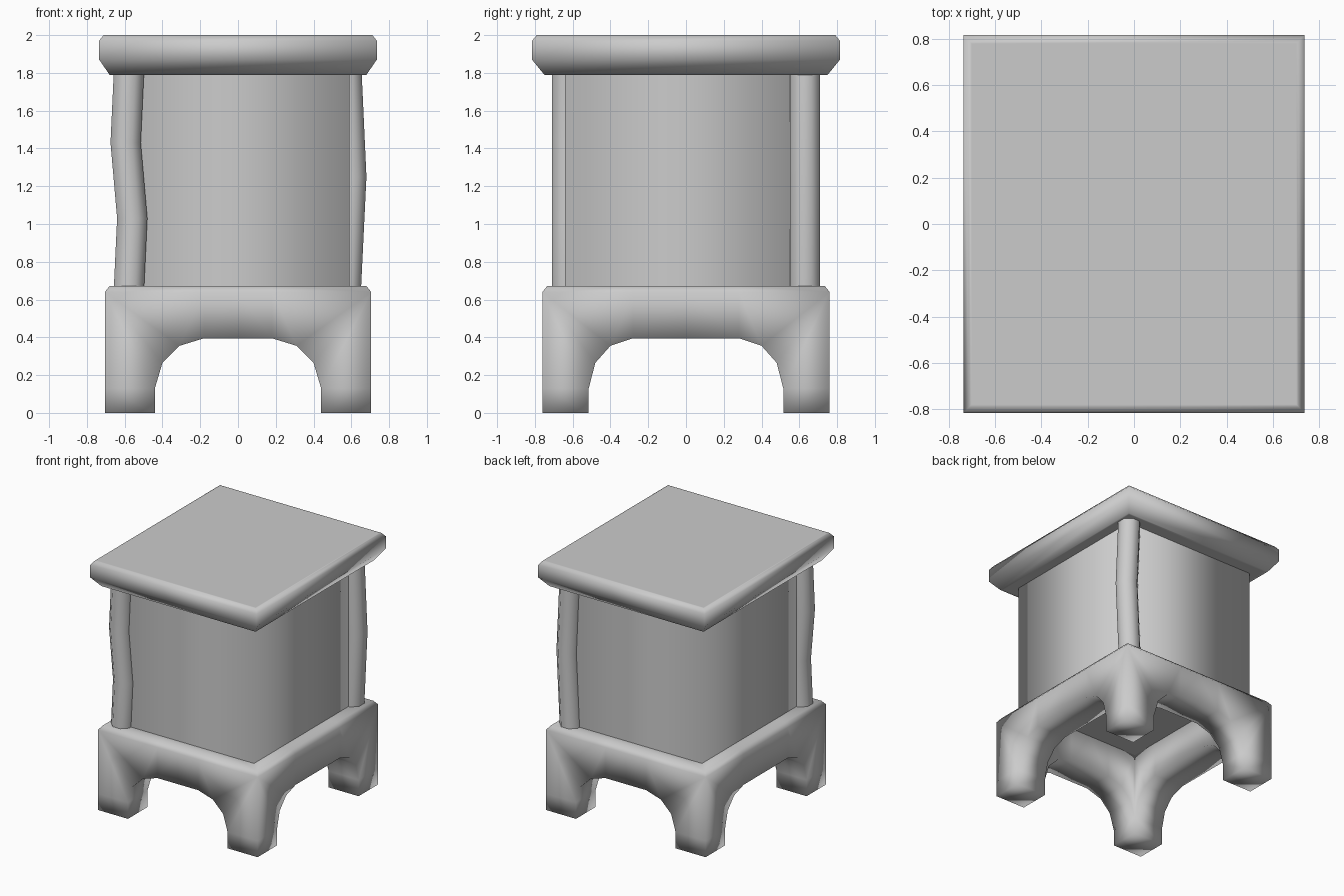
import bpy, bmesh, math

if "Cube" in bpy.data.objects:
    bpy.data.objects.remove(bpy.data.objects["Cube"])

grey = bpy.data.materials.new("plain_grey")
grey.diffuse_color = (0.6, 0.6, 0.6, 1)
grey.use_nodes = True
grey.node_tree.nodes["Principled BSDF"].inputs["Base Color"].default_value = grey.diffuse_color


def finish(name, bm):
    """Weld, orient and smooth a bmesh, then place it in the scene."""
    bmesh.ops.remove_doubles(bm, verts=bm.verts, dist=0.0005)
    bmesh.ops.recalc_face_normals(bm, faces=bm.faces)
    for f in bm.faces:
        f.smooth = True
    me = bpy.data.meshes.new(name)
    bm.to_mesh(me)
    bm.free()
    me.materials.append(grey)
    ob = bpy.data.objects.new(name, me)
    bpy.context.collection.objects.link(ob)
    return ob


def loft(bm, rings):
    """Skin a stack of closed rings and cap both ends."""
    loops = [[bm.verts.new(p) for p in r] for r in rings]
    n = len(loops[0])
    for a, b in zip(loops, loops[1:]):
        for i in range(n):
            j = (i + 1) % n
            bm.faces.new((a[i], a[j], b[j], b[i]))
    bm.faces.new(loops[0][::-1])
    bm.faces.new(loops[-1])


def rect(z, x, y):
    return [(-x, -y, z), (x, -y, z), (x, y, z), (-x, y, z)]


# Lid: slab with a sloped underside and a small bevel on top
bm = bmesh.new()
loft(bm, [rect(1.79, .66, .73), rect(1.79, .68, .75), rect(1.87, .735, .815),
          rect(1.97, .735, .815), rect(2.0, .712, .79), rect(2.0, .70, .778)])
finish("lid", bm)

# Body: box whose sides blend softly round the corners
bm = bmesh.new()
loft(bm, [rect(.672, .59, .64), rect(1.795, .59, .64)])
for e in bm.edges:
    if abs(e.verts[0].co.z - e.verts[1].co.z) < .01:
        e.smooth = False
finish("body", bm)


# Two wavy posts on opposite corners
def post(name, y, path):
    bm = bmesh.new()
    r = .08 / math.cos(math.pi / 8)
    angles = [math.pi / 8 + i * math.pi / 4 for i in range(8)]
    loft(bm, [[(x + r * math.cos(a), y + r * math.sin(a), z) for a in angles]
              for z, x in path])
    for e in bm.edges:
        if len(e.link_faces) == 2 and any(len(f.verts) == 8 for f in e.link_faces):
            e.smooth = False
    finish(name, bm)


post("front_left_post", -.63, [(.67, -.577), (1.03, -.56), (1.43, -.595), (1.795, -.578)])
post("back_right_post", .63, [(.67, .572), (1.25, .6), (1.795, .575)])

# Base: four-legged frame with an arch on each side
OX, OY, IX, IY = .705, .76, .44, .515
ZC, ZT = .64, .672
arch_x = [(.44, 0), (.44, .13), (.40, .265), (.31, .355), (.18, .395)]
arch_y = [(.515, 0), (.515, .13), (.48, .265), (.40, .355), (.28, .395)]


def half_side(bm, arch, half_len, outer, inner, point):
    """Half of one side; point(along, across, z) maps to model space."""
    def face(*pts):
        bm.faces.new([bm.verts.new(point(*p)) for p in pts])
    o = [(s, outer, z) for s, z in arch] + [(0, outer, arch[-1][1])]
    i = [(s, inner, z) for s, z in arch] + [(0, inner, arch[-1][1])]
    mid = arch[-1][0]
    c0, c1, c2 = [(half_len, outer, z) for z in (0, .13, ZC)]
    t, tm = (mid, outer, ZC), (0, outer, ZC)
    # outer wall
    face(o[0], o[1], c1, c0)
    face(o[1], o[2], c2, c1)
    face(o[2], o[3], c2)
    face(o[3], o[4], t, c2)
    face(o[4], o[5], tm, t)
    # underside of the arch
    for k in range(5):
        face(o[k], o[k + 1], i[k + 1], i[k])
    # inner wall
    k0, kt, km = (arch[0][0], inner, ZT), (mid, inner, ZT), (0, inner, ZT)
    face(i[1], i[2], k0)
    face(i[2], i[3], k0)
    face(i[3], i[4], kt, k0)
    face(i[4], i[5], km, kt)
    # bevelled rim and top
    b = .025
    r0, r1, r2 = (half_len - b, outer - b, ZT), (mid, outer - b, ZT), (0, outer - b, ZT)
    face(c2, t, r1, r0)
    face(t, tm, r2, r1)
    face(r0, r1, kt, k0)
    face(r1, r2, km, kt)


bm = bmesh.new()
for sx in (-1, 1):
    for sy in (-1, 1):
        half_side(bm, arch_x, OX, OY, IY, lambda s, d, z: (sx * s, sy * d, z))
        half_side(bm, arch_y, OY, OX, IX, lambda s, d, z: (sx * d, sy * s, z))
        # sole of the foot
        bm.faces.new([bm.verts.new((sx * x, sy * y, 0)) for x, y in
                      ((IX, IY), (OX, IY), (OX, OY), (IX, OY))])
finish("base", bm)
